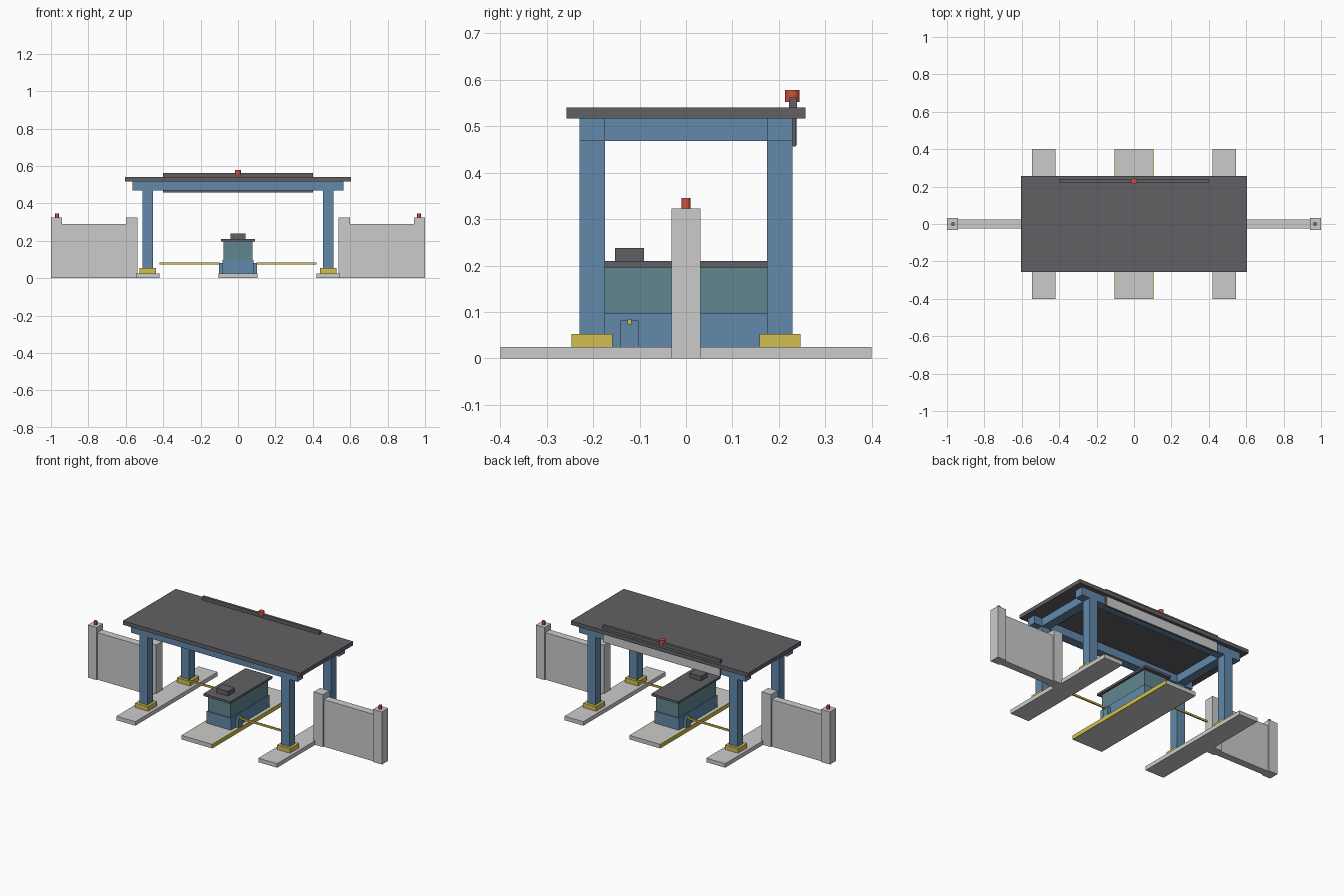
import bpy

if "Cube" in bpy.data.objects:
    bpy.data.objects.remove(bpy.data.objects["Cube"])

def material(name, rgb):
    m = bpy.data.materials.new(name)
    m.diffuse_color = (*rgb, 1)
    m.use_nodes = True
    m.node_tree.nodes["Principled BSDF"].inputs["Base Color"].default_value = m.diffuse_color
    return m

BLUE = material("blue_paint", (0.12, 0.25, 0.40))
DARK = material("dark_grey", (0.12, 0.12, 0.13))
YELLOW = material("yellow_paint", (0.65, 0.52, 0.08))
RED = material("red_lamp", (0.65, 0.08, 0.05))
GLASS = material("teal_glass", (0.12, 0.24, 0.28))

def box(name, x, y, z, mat=None):
    """Box from (min, max) ranges on each axis."""
    bpy.ops.mesh.primitive_cube_add(size=1, location=[(a + b) / 2 for a, b in (x, y, z)])
    o = bpy.context.object
    o.name = name
    o.scale = [b - a for a, b in (x, y, z)]
    bpy.ops.object.transform_apply(location=False, rotation=False, scale=True)
    if mat:
        o.data.materials.append(mat)
    return o

def around(c, half):
    return (c - half, c + half)

def lamp(name, x, y, z, r):
    bpy.ops.mesh.primitive_cylinder_add(vertices=12, radius=r, depth=z[1] - z[0],
                                        location=(x, y, sum(z) / 2))
    o = bpy.context.object
    o.name = name
    o.data.materials.append(RED)
    bpy.ops.object.shade_smooth_by_angle()

# Canopy roof and its long beams
box("canopy_roof", (-0.603, 0.603), (-0.257, 0.257), (0.517, 0.541), DARK)
for s, side in ((-1, "front"), (1, "back")):
    box(side + "_beam", (-0.565, 0.565), around(s * 0.2025, 0.0275), (0.468, 0.517), BLUE)

for s, side in ((-1, "left"), (1, "right")):
    cx = s * 0.4825
    # Side islands, columns, feet and cross beams
    box(side + "_island", around(cx, 0.064), (-0.4, 0.4), (0, 0.025))
    box(side + "_cross_beam", around(cx, 0.0275), (-0.175, 0.175), (0.468, 0.517), BLUE)
    for t, end in ((-1, "front"), (1, "back")):
        cy = t * 0.2025
        box(f"{side}_{end}_column", around(cx, 0.0275), around(cy, 0.0275), (0.053, 0.468), BLUE)
        box(f"{side}_{end}_foot", around(cx, 0.044), around(cy, 0.044), (0.025, 0.053), YELLOW)
    # Side walls with posts and lamp
    box(side + "_wall", around(s * 0.77, 0.17), around(0, 0.023), (0, 0.289))
    box(side + "_outer_post", around(s * 0.97, 0.03), around(0, 0.031), (0, 0.323))
    box(side + "_inner_post", around(s * 0.568, 0.032), around(0, 0.031), (0, 0.323))
    lamp(side + "_post_lamp", s * 0.968, 0, (0.323, 0.345), 0.01)
    # Kerb stripe, barrier housing and barrier arm
    box(side + "_kerb_stripe", around(s * 0.1015, 0.0035), (-0.4, 0.4), (0, 0.025), YELLOW)
    box(side + "_barrier_housing", around(s * 0.083, 0.019), around(-s * 0.122, 0.0195), (0.025, 0.082), BLUE)
    box(side + "_barrier_arm", around(s * 0.26, 0.161), around(-s * 0.122, 0.0045), (0.073, 0.084), YELLOW)

# Booth on the centre island
box("centre_island", (-0.098, 0.098), (-0.4, 0.4), (0, 0.025))
box("booth_base", (-0.082, 0.082), (-0.187, 0.187), (0.025, 0.098), BLUE)
box("booth_window", (-0.077, 0.077), (-0.181, 0.181), (0.098, 0.196), GLASS)
box("booth_roof", (-0.092, 0.092), (-0.205, 0.205), (0.196, 0.21), DARK)
box("booth_roof_unit", (-0.039, 0.039), (-0.153, -0.09), (0.21, 0.238), DARK)

# Sign board behind the canopy, with top rail and beacon
box("sign_board", (-0.4, 0.4), (0.23, 0.237), (0.457, 0.517), DARK)
box("sign_face", (-0.395, 0.395), (0.237, 0.239), (0.46, 0.517))
box("sign_top_rail", (-0.4, 0.4), (0.222, 0.239), (0.541, 0.562), DARK)
lamp("roof_beacon", 0, 0.229, (0.552, 0.578), 0.016)
